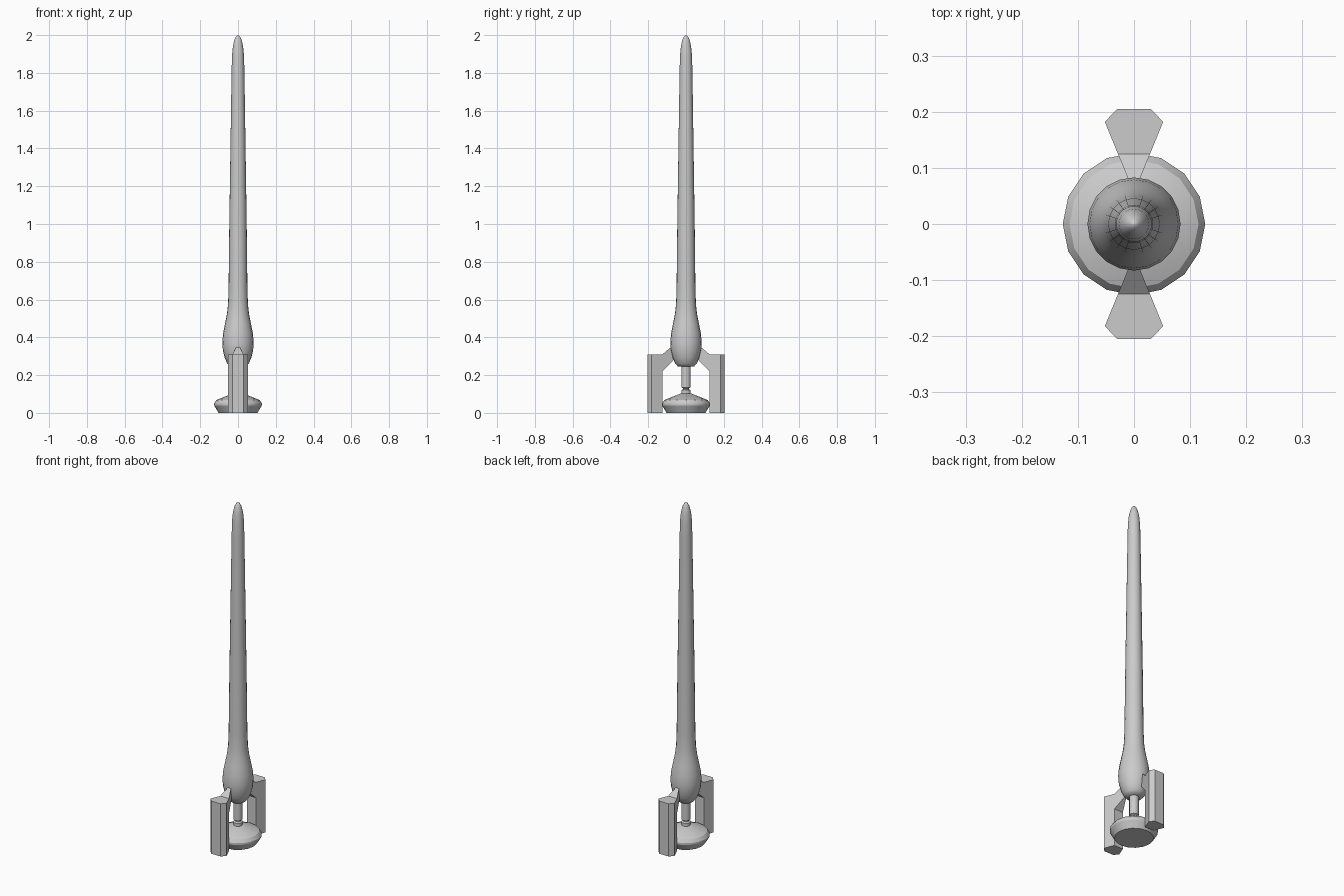
import bpy, bmesh, math

if "Cube" in bpy.data.objects:
    bpy.data.objects.remove(bpy.data.objects["Cube"], do_unlink=True)

GREY = (0.6, 0.6, 0.6, 1)
metal = bpy.data.materials.new("plain grey")
metal.use_nodes = True
metal.diffuse_color = GREY
metal.node_tree.nodes["Principled BSDF"].inputs["Base Color"].default_value = GREY


def finish(name, bm, angle=None):
    bmesh.ops.recalc_face_normals(bm, faces=bm.faces)
    mesh = bpy.data.meshes.new(name)
    bm.to_mesh(mesh)
    bm.free()
    mesh.materials.append(metal)
    obj = bpy.data.objects.new(name, mesh)
    bpy.context.collection.objects.link(obj)
    if angle:
        bpy.ops.object.select_all(action='DESELECT')
        obj.select_set(True)
        bpy.context.view_layer.objects.active = obj
        bpy.ops.object.shade_smooth_by_angle(angle=math.radians(angle))
    return obj


def lathe(name, profile, sides=16, angle=None):
    """Closed solid of revolution from (radius, height) points."""
    bm = bmesh.new()
    rings = []
    for r, z in profile:
        rings.append([bm.verts.new((r * math.cos(math.tau * i / sides),
                                    r * math.sin(math.tau * i / sides), z))
                      for i in range(sides)])
    for low, high in zip(rings, rings[1:]):
        for i in range(sides):
            j = (i + 1) % sides
            bm.faces.new((low[i], low[j], high[j], high[i]))
    bm.faces.new(rings[0])
    bm.faces.new(rings[-1])
    return finish(name, bm, angle)


def bracket(name, side):
    """Upright fin that narrows inwards and reaches up to the bulb."""
    bm = bmesh.new()
    # Side outline (distance from axis, height), starting at the outer flange
    outline = [(0.182, 0), (0.182, 0.31), (0.125, 0.31), (0.065, 0.36),
               (0.065, 0.28), (0.125, 0.22), (0.125, 0)]

    def width(y):
        return 0.052 - 0.41 * (0.182 - y)

    cheeks = [[bm.verts.new((s * width(y), side * y, z)) for y, z in outline]
              for s in (-1, 1)]
    flange = [[bm.verts.new((s * 0.03, side * 0.205, z)) for z in (0, 0.31)]
              for s in (-1, 1)]
    a, b = cheeks
    for k in range(1, len(outline)):
        n = (k + 1) % len(outline)
        # the top and bottom continue over the flange
        if k == 1:
            bm.faces.new((a[1], flange[0][1], flange[1][1], b[1], b[2], a[2]))
        elif n == 0:
            bm.faces.new((a[0], flange[0][0], flange[1][0], b[0], b[k], a[k]))
        else:
            bm.faces.new((a[k], b[k], b[n], a[n]))
    for cheek, edge in zip(cheeks, flange):
        bm.faces.new(cheek)
        bm.faces.new((cheek[0], cheek[1], edge[1], edge[0]))
    bm.faces.new((flange[0][0], flange[0][1], flange[1][1], flange[1][0]))
    return finish(name, bm)


# Faceted base disc with a sloping top
lathe("base_disc", [(0.103, 0), (0.127, 0.04), (0.127, 0.05), (0.115, 0.068),
                    (0.03, 0.102)], angle=25)

# Stem with a narrow neck
lathe("stem", [(0.025, 0.09), (0.025, 0.12), (0.016, 0.125), (0.016, 0.13),
               (0.025, 0.135), (0.025, 0.26)], angle=30)

# Bulb running into a long tapering blade with a rounded tip
lathe("bulb_and_blade",
      [(0.042, 0.245), (0.056, 0.26), (0.07, 0.29), (0.08, 0.33), (0.083, 0.37),
       (0.079, 0.42), (0.069, 0.47), (0.059, 0.52), (0.053, 0.57), (0.05, 0.65),
       (0.046, 1.0), (0.04, 1.4), (0.034, 1.8), (0.032, 1.89), (0.027, 1.94),
       (0.019, 1.975), (0.01, 1.993), (0.002, 2.0)], sides=20, angle=50)

# Pair of upright brackets, front and back
bracket("front_bracket", -1)
bracket("back_bracket", 1)
